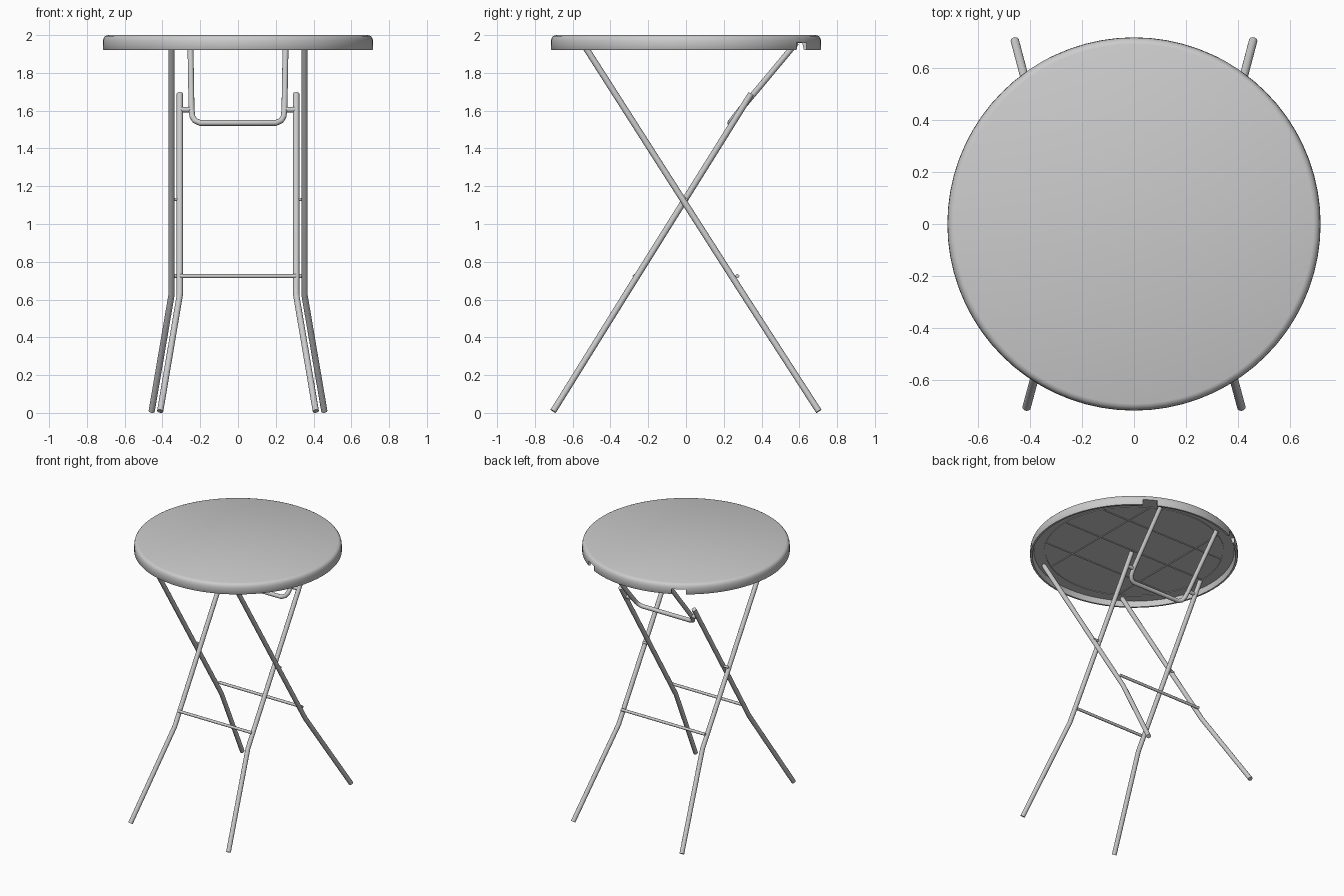
import bpy, bmesh, math
from mathutils import Vector

if "Cube" in bpy.data.objects:
    bpy.data.objects.remove(bpy.data.objects["Cube"])

grey = bpy.data.materials.new("light grey")
grey.diffuse_color = (0.6, 0.6, 0.6, 1)
grey.use_nodes = True
grey.node_tree.nodes["Principled BSDF"].inputs["Base Color"].default_value = grey.diffuse_color


def finish(ob, angle=40):
    ob.data.materials.clear()
    ob.data.materials.append(grey)
    bpy.ops.object.select_all(action='DESELECT')
    ob.select_set(True)
    bpy.context.view_layer.objects.active = ob
    bpy.ops.object.shade_smooth_by_angle(angle=math.radians(angle))


def tube(name, pts, r):
    cu = bpy.data.curves.new(name, 'CURVE')
    cu.dimensions = '3D'
    cu.bevel_depth = r
    cu.bevel_resolution = 4
    cu.use_fill_caps = True
    sp = cu.splines.new('POLY')
    sp.points.add(len(pts) - 1)
    for p, co in zip(sp.points, pts):
        p.co = (*co, 1)
    ob = bpy.data.objects.new(name, cu)
    bpy.context.collection.objects.link(ob)
    bpy.ops.object.select_all(action='DESELECT')
    ob.select_set(True)
    bpy.context.view_layer.objects.active = ob
    bpy.ops.object.convert(target='MESH')
    finish(bpy.context.view_layer.objects.active)


def lathe(name, profile, angles, notch=lambda a: False, closed=False):
    """Turn (r, z) points round z; notched angles lift the rim's lower edge."""
    bm = bmesh.new()
    rings = []
    for a in angles:
        t = math.radians(a)
        ring = []
        for r, z in profile:
            if notch(a):
                z = max(z, 1.961)
            ring.append(bm.verts.new((r * math.cos(t), r * math.sin(t), z)))
        rings.append(ring)
    n, m = len(rings), len(profile)
    for i in range(n):
        a, b = rings[i], rings[(i + 1) % n]
        for j in range(m if closed else m - 1):
            k = (j + 1) % m
            bm.faces.new((a[j], b[j], b[k], a[k]))
    if not closed:
        bm.faces.new([r[0] for r in rings])
        bm.faces.new([r[-1] for r in rings])
    bmesh.ops.recalc_face_normals(bm, faces=bm.faces)
    me = bpy.data.meshes.new(name)
    bm.to_mesh(me)
    bm.free()
    ob = bpy.data.objects.new(name, me)
    bpy.context.collection.objects.link(ob)
    finish(ob)


# Round top with hollow underside and two notches in the back rim
angles = sorted(set(range(0, 360, 5)) | {54.99, 63, 63.01, 116.99, 117, 125.01})
lathe("table_top",
      [(0.69, 2.0), (0.703, 1.995), (0.711, 1.985), (0.715, 1.97), (0.716, 1.926),
       (0.713, 1.922), (0.70, 1.922), (0.69, 1.961)],
      angles, notch=lambda a: 55 <= a <= 63 or 117 <= a <= 125)

# Low ribs on the underside
lathe("underside_ring_rib", [(0.61, 1.962), (0.61, 1.957), (0.62, 1.957), (0.62, 1.962)],
      range(0, 360, 5), closed=True)
for i, (a, b) in enumerate([((-0.3, -0.53), (-0.3, 0.53)), ((0.3, -0.53), (0.3, 0.53)),
                            ((-0.53, -0.3), (0.53, -0.3)), ((-0.53, 0.3), (0.53, 0.3)),
                            ((-0.61, 0), (0.61, 0))]):
    tube(f"underside_rib_{i + 1}", [(*a, 1.961), (*b, 1.961)], 0.005)

for s, side in ((-1, "left"), (1, "right")):
    # Outer legs lean from top front to bottom back
    tube(f"outer_leg_{side}", [(s * 0.352, -0.545, 1.955), (s * 0.352, 0.305, 0.625),
                               (s * 0.457, 0.703, 0.009)], 0.0165)
    # Inner legs lean from top back to bottom front
    tube(f"inner_leg_{side}", [(s * 0.308, 0.345, 1.69), (s * 0.308, -0.32, 0.625),
                               (s * 0.412, -0.703, 0.009)], 0.0165)
    # Pins joining the legs to each other and to the folding brace
    tube(f"cross_pivot_{side}", [(s * 0.30, 0, 1.13), (s * 0.36, 0, 1.13)], 0.008)
    tube(f"brace_pin_{side}", [(s * 0.245, 0.288, 1.605), (s * 0.31, 0.288, 1.605)], 0.014)

# U-shaped folding brace
half = [(0.252, 0.585, 1.96), (0.246, 0.288, 1.605), (0.241, 0.258, 1.568),
        (0.228, 0.243, 1.547), (0.20, 0.234, 1.535)]
tube("folding_brace", half + [(-x, y, z) for x, y, z in reversed(half)], 0.0155)

# Cross bars between the leg pairs
tube("front_cross_bar", [(-0.308, -0.272, 0.724), (0.308, -0.272, 0.724)], 0.0105)
tube("back_cross_bar", [(-0.352, 0.272, 0.724), (0.352, 0.272, 0.724)], 0.0105)
